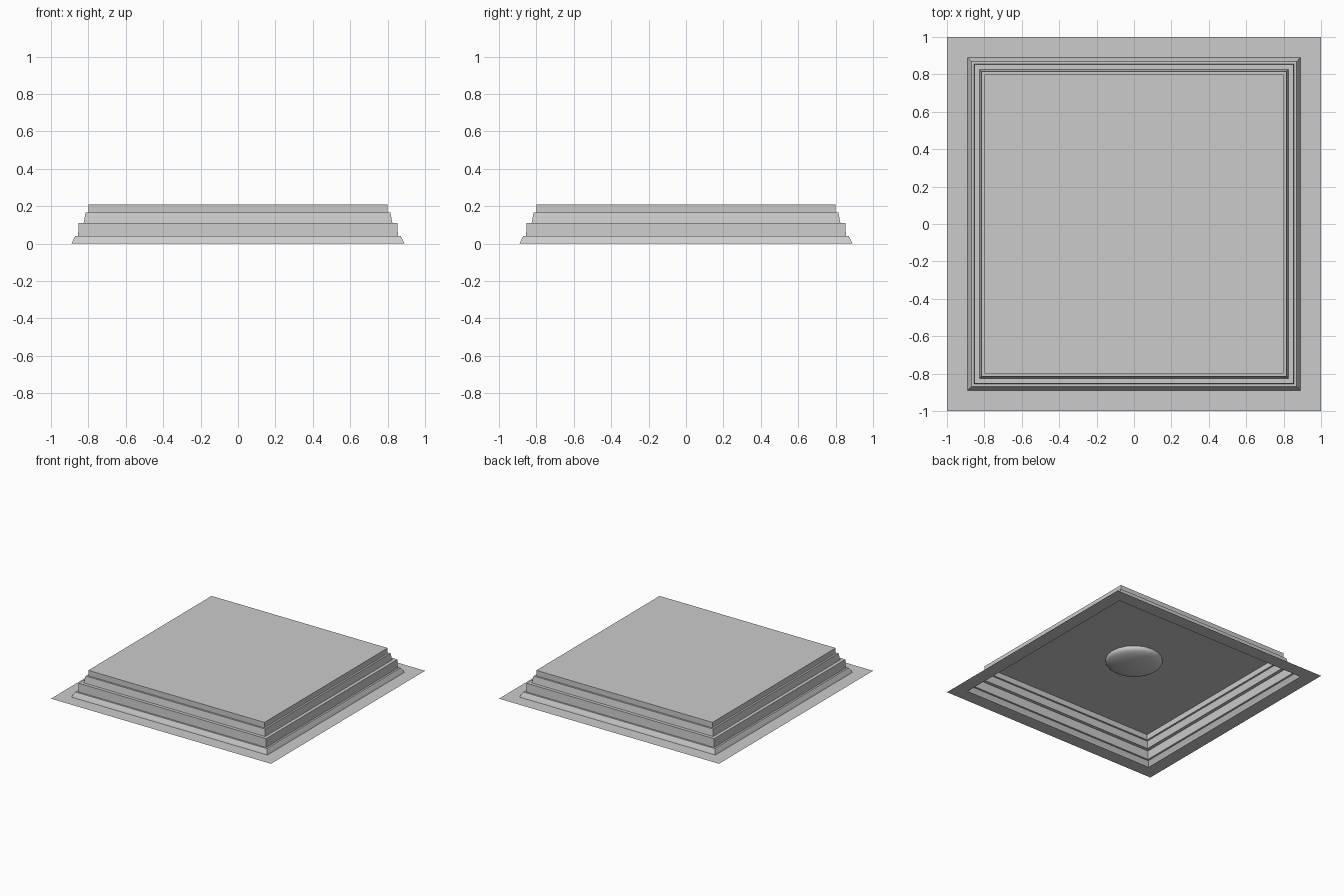
import bpy, bmesh, math

if "Cube" in bpy.data.objects:
    bpy.data.objects.remove(bpy.data.objects["Cube"])


def make_object(name, bm):
    mesh = bpy.data.meshes.new(name)
    bm.to_mesh(mesh)
    bm.free()
    obj = bpy.data.objects.new(name, mesh)
    bpy.context.collection.objects.link(obj)
    return obj


def loft(name, profile, sides, start, cap):
    """Sweep a (radius, z) profile through rings of points and optionally cap the end."""
    bm = bmesh.new()
    rings = []
    for r, z in profile:
        rings.append([bm.verts.new((r * math.cos(start + 2 * math.pi * i / sides),
                                    r * math.sin(start + 2 * math.pi * i / sides), z))
                      for i in range(sides)])
    for a, b in zip(rings, rings[1:]):
        for i in range(sides):
            j = (i + 1) % sides
            bm.faces.new((a[i], a[j], b[j], b[i]))
    if cap:
        bm.faces.new(rings[-1])
    return make_object(name, bm)


# Ceiling tray: flat flange, stepped moulding and raised panel, an open shell
half_widths = [(1.0, 0), (0.89, 0), (0.885, 0.012), (0.87, 0.04), (0.855, 0.04),
               (0.852, 0.11), (0.825, 0.11), (0.815, 0.165), (0.80, 0.165), (0.80, 0.21)]
loft("ceiling_tray", [(h * math.sqrt(2), z) for h, z in half_widths],
     4, math.pi / 4, True)

# Shallow lamp bowl hanging under the panel
radius, depth, rim = 0.215, 0.055, 0.012
bowl = [(radius, 0.209), (radius, 0.209 - rim)]
for k in range(1, 8):
    t = k / 8 * math.pi / 2
    bowl.append((radius * math.cos(t), 0.209 - rim - depth * math.sin(t)))
bowl.append((0.004, 0.209 - rim - depth))
lamp = loft("lamp_bowl", bowl, 20, 0, True)

# Turn the lamp normals outward and smooth it
bm = bmesh.new()
bm.from_mesh(lamp.data)
bmesh.ops.reverse_faces(bm, faces=bm.faces)
bm.to_mesh(lamp.data)
bm.free()
bpy.context.view_layer.objects.active = lamp
lamp.select_set(True)
bpy.ops.object.shade_smooth_by_angle(angle=math.radians(35))
